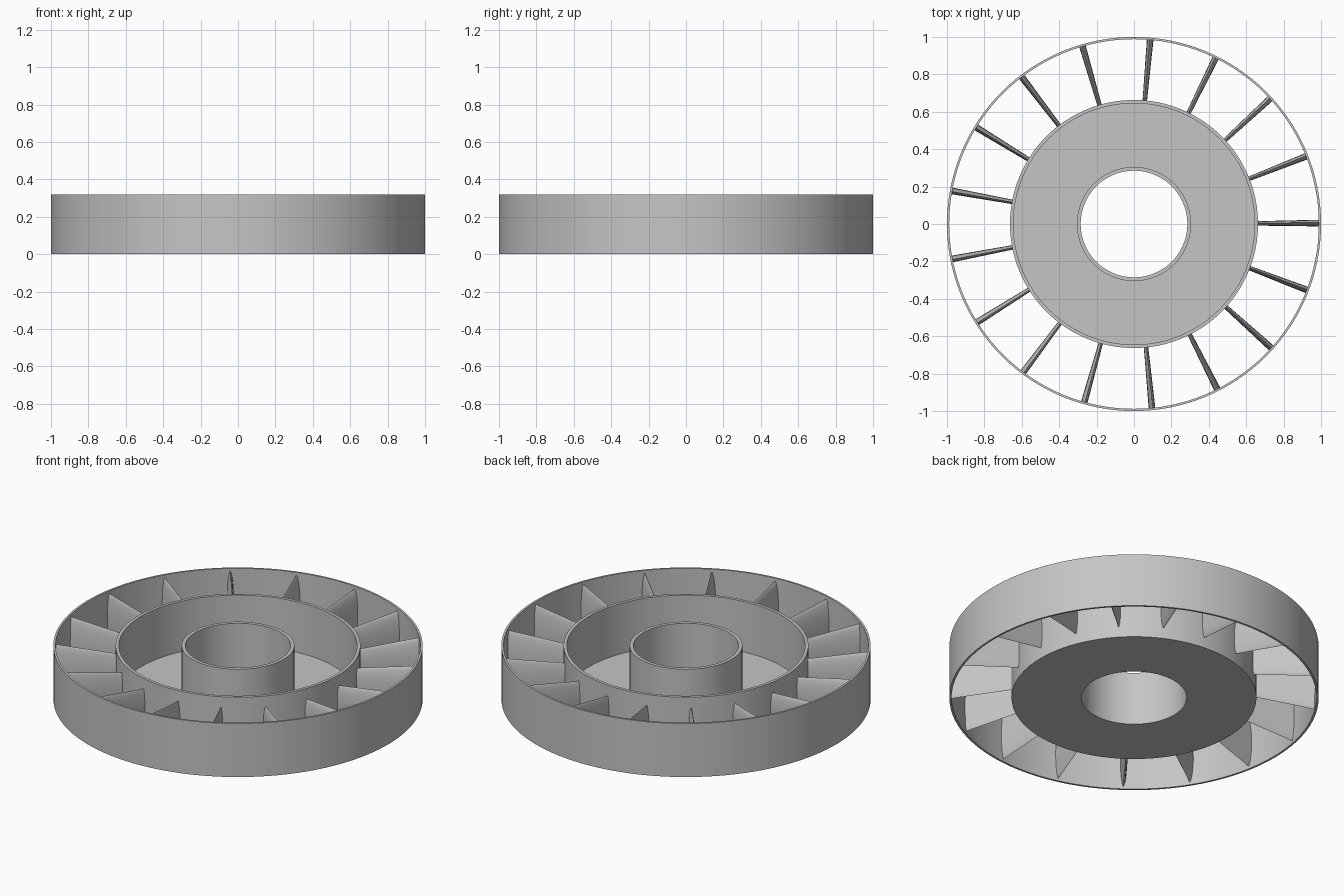
import bpy, bmesh, math

if "Cube" in bpy.data.objects:
    bpy.data.objects.remove(bpy.data.objects["Cube"], do_unlink=True)

HEIGHT = 0.32
SEGMENTS = 128
BLADES = 17

grey = bpy.data.materials.new("plain grey")
grey.use_nodes = True
colour = (0.56, 0.56, 0.56, 1)
grey.diffuse_color = colour
grey.node_tree.nodes["Principled BSDF"].inputs["Base Color"].default_value = colour


def finish(bm, name):
    bmesh.ops.recalc_face_normals(bm, faces=bm.faces)
    mesh = bpy.data.meshes.new(name)
    bm.to_mesh(mesh)
    bm.free()
    mesh.materials.append(grey)
    obj = bpy.data.objects.new(name, mesh)
    bpy.context.collection.objects.link(obj)
    bpy.ops.object.select_all(action='DESELECT')
    obj.select_set(True)
    bpy.context.view_layer.objects.active = obj
    bpy.ops.object.shade_smooth_by_angle(angle=math.radians(30))
    return obj


def loft(bm, rings, closed):
    """Skin a list of point loops, either around in a circle or with end caps."""
    loops = [[bm.verts.new(p) for p in ring] for ring in rings]
    pairs = list(zip(loops, loops[1:]))
    if closed:
        pairs.append((loops[-1], loops[0]))
    else:
        bm.faces.new(loops[0])
        bm.faces.new(loops[-1])
    n = len(loops[0])
    for a, b in pairs:
        for i in range(n):
            j = (i + 1) % n
            bm.faces.new((a[i], a[j], b[j], b[i]))


def lathe(name, profile):
    bm = bmesh.new()
    angles = [math.tau * i / SEGMENTS for i in range(SEGMENTS)]
    loft(bm, [[(r * math.cos(a), r * math.sin(a), z) for r, z in profile]
              for a in angles], True)
    return finish(bm, name)


# Thin outer shroud
lathe("outer_ring", [(0.988, 0), (1, 0), (1, HEIGHT), (0.988, HEIGHT)])

# Hub: outer wall, thin floor and central sleeve in one profile
lathe("hub", [(0.285, 0), (0.663, 0), (0.663, HEIGHT), (0.645, HEIGHT),
              (0.645, 0.018), (0.305, 0.018), (0.305, HEIGHT), (0.285, HEIGHT)])


# Leaf-shaped blade section, growing in proportion to its radius
def section(radius, steps=12):
    tip, front, back = 0.008, 0.023, -0.013
    points = []
    for i in range(2 * steps):
        t = math.pi * i / steps
        side = front if i < steps else back
        across = tip + (side - tip) * abs(math.sin(t)) ** 1.3
        points.append((radius, across * radius,
                       HEIGHT / 2 + 0.147 * radius * math.cos(t)))
    return points


bm = bmesh.new()
for k in range(BLADES):
    a = math.tau * k / BLADES
    c, s = math.cos(a), math.sin(a)
    loft(bm, [[(x * c - y * s, x * s + y * c, z) for x, y, z in section(r)]
              for r in (0.655, 0.992)], False)
finish(bm, "blades")
